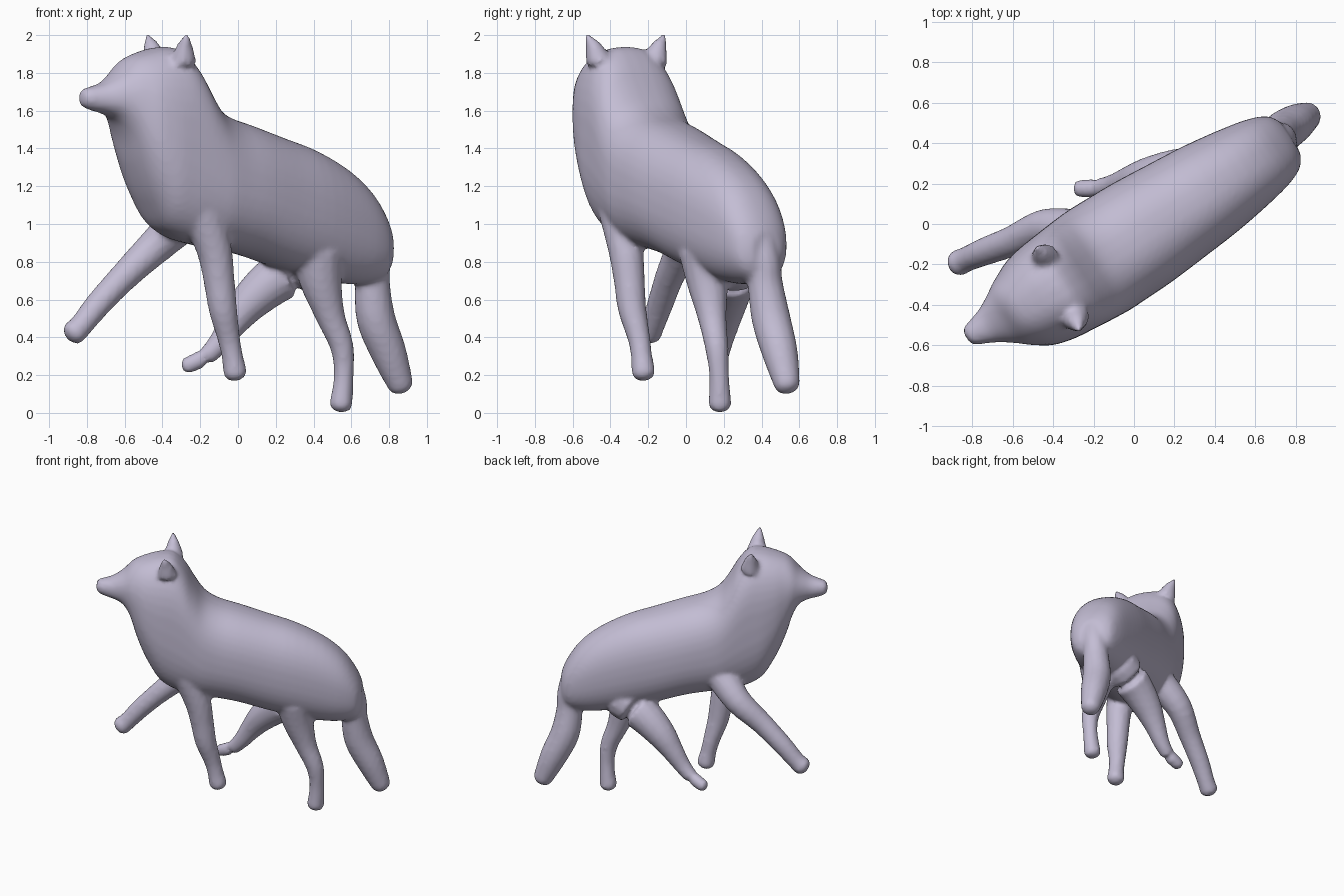
import bpy, bmesh, math
from mathutils import Vector

if "Cube" in bpy.data.objects:
    bpy.data.objects.remove(bpy.data.objects["Cube"])

# Body frame: AXIS runs nose to rump, SIDE points to the animal's right
AXIS = Vector((0.842, 0.539, 0))
SIDE = Vector((-0.539, 0.842, 0))
ORIGIN = Vector((0, -0.068, 0))
UP = Vector((0, 0, 1))

fur = bpy.data.materials.new("pale_lavender_grey")
fur.diffuse_color = (0.55, 0.51, 0.66, 1)
fur.use_nodes = True
fur.node_tree.nodes["Principled BSDF"].inputs["Base Color"].default_value = fur.diffuse_color


def at(s, w, z):
    return ORIGIN + AXIS * s + SIDE * w + UP * z


def spline(rows, steps):
    """Catmull-Rom resampling of rows of any length."""
    out = []
    for i in range(len(rows) - 1):
        a, b = rows[max(i - 1, 0)], rows[i]
        c, d = rows[i + 1], rows[min(i + 2, len(rows) - 1)]
        for k in range(steps):
            t = k / steps
            out.append([0.5 * (2 * q + (r - p) * t + (2 * p - 5 * q + 4 * r - e) * t * t
                               + (3 * q - p - 3 * r + e) * t ** 3)
                        for p, q, r, e in zip(a, b, c, d)])
    return out + [list(rows[-1])]


def loft(name, rings):
    """Skin closed rings into a capped solid."""
    bm = bmesh.new()
    vs = [[bm.verts.new(p) for p in ring] for ring in rings]
    n = len(vs[0])
    for a, b in zip(vs, vs[1:]):
        for i in range(n):
            j = (i + 1) % n
            bm.faces.new((a[i], a[j], b[j], b[i]))
    bm.faces.new(vs[0])
    bm.faces.new(vs[-1])
    bmesh.ops.recalc_face_normals(bm, faces=bm.faces)
    me = bpy.data.meshes.new(name)
    bm.to_mesh(me)
    bm.free()
    me.materials.append(fur)
    ob = bpy.data.objects.new(name, me)
    bpy.context.collection.objects.link(ob)
    return ob


def dome(pts):
    """Extra rows that round off the last end of a tube."""
    end, r = Vector(pts[-1][:3]), pts[-1][3]
    d = (end - Vector(pts[-3][:3])).normalized()
    return [[*(end + d * r * 0.7 * math.sin(math.radians(a))), r * math.cos(math.radians(a))]
            for a in (30, 60, 80)]


def limb(name, rows, n=14, round_ends=True):
    """Round tube through (x, y, z, radius) rows."""
    pts = spline(rows, 4)
    if round_ends:
        pts = dome(pts[::-1])[::-1] + pts + dome(pts)
    rings = []
    for i, (x, y, z, r) in enumerate(pts):
        t = Vector(pts[min(i + 1, len(pts) - 1)][:3]) - Vector(pts[max(i - 1, 0)][:3])
        t.normalize()
        u = t.cross(AXIS if abs(t.z) > 0.5 else UP).normalized()
        v = t.cross(u)
        rings.append([Vector((x, y, z)) + (u * math.cos(k * math.tau / n)
                     + v * math.sin(k * math.tau / n)) * max(r, 0.004) for k in range(n)])
    return loft(name, rings)


# Torso, neck and head: (position along axis, bottom, top, half width, squareness)
sections = [
    (-0.965, 1.645, 1.69, 0.025, 2.2), (-0.95, 1.62, 1.715, 0.05, 2.2),
    (-0.90, 1.60, 1.73, 0.070, 2.2), (-0.84, 1.585, 1.75, 0.095, 2.2),
    (-0.77, 1.55, 1.80, 0.138, 2.2), (-0.72, 1.46, 1.855, 0.175, 2.2),
    (-0.68, 1.33, 1.885, 0.20, 2.3), (-0.63, 1.20, 1.905, 0.228, 2.4),
    (-0.58, 1.10, 1.92, 0.246, 2.5), (-0.51, 0.99, 1.935, 0.262, 2.6),
    (-0.42, 0.93, 1.93, 0.272, 2.7), (-0.34, 0.905, 1.85, 0.280, 2.7),
    (-0.27, 0.89, 1.73, 0.286, 2.6), (-0.20, 0.875, 1.63, 0.290, 2.5),
    (-0.10, 0.86, 1.57, 0.288, 2.4), (0.05, 0.83, 1.525, 0.284, 2.35),
    (0.25, 0.77, 1.46, 0.268, 2.35), (0.45, 0.72, 1.395, 0.25, 2.35),
    (0.65, 0.685, 1.295, 0.22, 2.35), (0.79, 0.685, 1.18, 0.19, 2.35),
    (0.88, 0.71, 1.05, 0.15, 2.3), (0.92, 0.76, 0.96, 0.09, 2.2)]


def power(c, e):
    return math.copysign(abs(c) ** e, c)


rings = []
for s, lo, hi, w, q in spline(sections, 3):
    turn = max(0, -s - 0.65) * 0.1      # muzzle turns slightly sideways
    e = 2 / q
    rings.append([at(s, turn + w * power(math.cos(a), e),
                     (lo + hi) / 2 + (hi - lo) / 2 * power(math.sin(a), e))
                  for a in (k * math.tau / 40 for k in range(40))])
parts = [loft("torso_and_head", rings)]

# Legs, from shoulder or hip to paw
parts.append(limb("raised_front_leg", [
    (-0.29, -0.04, 1.02, 0.115), (-0.44, -0.02, 0.88, 0.096), (-0.60, -0.085, 0.725, 0.078),
    (-0.74, -0.137, 0.575, 0.070), (-0.83, -0.175, 0.463, 0.063), (-0.868, -0.193, 0.425, 0.068)]))
parts.append(limb("standing_front_leg", [
    (-0.19, -0.35, 1.07, 0.115), (-0.125, -0.318, 0.86, 0.094), (-0.10, -0.30, 0.70, 0.083),
    (-0.08, -0.285, 0.55, 0.076), (-0.05, -0.25, 0.40, 0.061), (-0.03, -0.235, 0.30, 0.057),
    (-0.015, -0.225, 0.213, 0.064)]))
parts.append(limb("standing_hind_leg", [
    (0.42, 0.10, 0.85, 0.14), (0.44, 0.115, 0.69, 0.112), (0.49, 0.138, 0.51, 0.078),
    (0.55, 0.162, 0.35, 0.063), (0.56, 0.175, 0.20, 0.053), (0.545, 0.18, 0.045, 0.062)]))
parts.append(limb("stretched_hind_leg", [
    (0.36, 0.26, 0.80, 0.145), (0.19, 0.24, 0.70, 0.128), (0.06, 0.222, 0.585, 0.105),
    (-0.03, 0.205, 0.47, 0.078), (-0.10, 0.188, 0.37, 0.060), (-0.17, 0.178, 0.30, 0.050),
    (-0.27, 0.175, 0.25, 0.045)]))

# Bushy hanging tail
parts.append(limb("tail", [
    (0.70, 0.385, 0.92, 0.09), (0.715, 0.41, 0.80, 0.092), (0.712, 0.42, 0.68, 0.094),
    (0.73, 0.45, 0.50, 0.104), (0.797, 0.497, 0.32, 0.096), (0.86, 0.535, 0.15, 0.070)]))

# Pointed ears
for side in (-1, 1):
    rows = [(-0.44, 0.165, 1.86, 0.072), (-0.445, 0.19, 1.93, 0.048),
            (-0.45, 0.215, 1.975, 0.026), (-0.455, 0.232, 2.012, 0.008)]
    parts.append(limb("ear", [(*at(s + 0.1 * w * side, w * side - 0.01, z), r)
                              for s, w, z, r in rows], 10, False))

# Merge all parts into one continuous smooth skin
bpy.ops.object.select_all(action='DESELECT')
for ob in parts:
    ob.select_set(True)
bpy.context.view_layer.objects.active = parts[0]
bpy.ops.object.join()
animal = bpy.context.view_layer.objects.active
animal.name = "animal_body"
remesh = animal.modifiers.new("skin", 'REMESH')
remesh.mode = 'VOXEL'
remesh.voxel_size = 0.016
remesh.use_smooth_shade = True
soft = animal.modifiers.new("soften", 'SMOOTH')
soft.factor = 0.5
soft.iterations = 5
